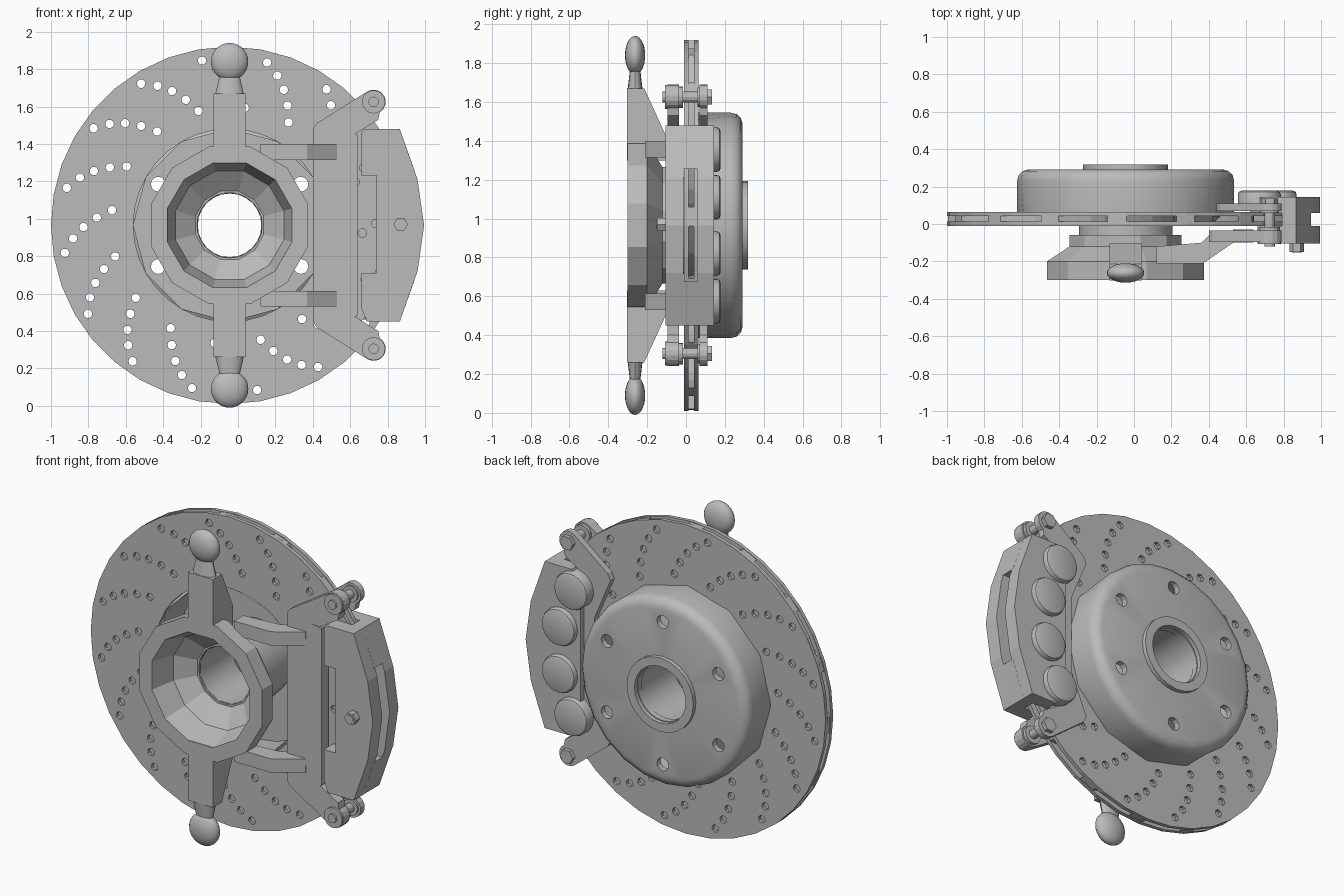
import bpy, bmesh, math
from mathutils import Vector

if "Cube" in bpy.data.objects:
    bpy.data.objects.remove(bpy.data.objects["Cube"], do_unlink=True)

CX, CZ = -0.045, 0.965      # wheel axis, running along y
TAU = math.tau

metal = bpy.data.materials.new("grey metal")
metal.use_nodes = True
metal.diffuse_color = (0.5, 0.5, 0.5, 1)
metal.node_tree.nodes["Principled BSDF"].inputs["Base Color"].default_value = (0.5, 0.5, 0.5, 1)


def finish(name, bm, smooth=None):
    bmesh.ops.recalc_face_normals(bm, faces=bm.faces)
    mesh = bpy.data.meshes.new(name)
    bm.to_mesh(mesh)
    bm.free()
    mesh.materials.append(metal)
    ob = bpy.data.objects.new(name, mesh)
    bpy.context.collection.objects.link(ob)
    if smooth:
        bpy.ops.object.select_all(action='DESELECT')
        ob.select_set(True)
        bpy.context.view_layer.objects.active = ob
        bpy.ops.object.shade_smooth_by_angle(angle=math.radians(smooth))
    return ob


def add_prism(bm, pts, a, b, axis='y'):
    """Extrude a flat outline from a to b along an axis."""
    place = {'y': lambda p, t: (p[0], t, p[1]),
             'x': lambda p, t: (t, p[0], p[1]),
             'z': lambda p, t: (p[0], p[1], t)}[axis]
    lo = [bm.verts.new(place(p, a)) for p in pts]
    hi = [bm.verts.new(place(p, b)) for p in pts]
    bm.faces.new(lo)
    bm.faces.new(hi[::-1])
    for i in range(len(pts)):
        j = (i + 1) % len(pts)
        bm.faces.new((lo[i], lo[j], hi[j], hi[i]))


def prism(name, pts, a, b, axis='y', smooth=None):
    bm = bmesh.new()
    add_prism(bm, pts, a, b, axis)
    return finish(name, bm, smooth)


def circle(x, z, r, n, turn=0.0):
    return [(x + r * math.cos(turn + TAU * i / n), z + r * math.sin(turn + TAU * i / n))
            for i in range(n)]


def polar(r, deg):
    a = math.radians(deg)
    return CX + r * math.cos(a), CZ + r * math.sin(a)


def revolve(name, profile, n, turn=0.0, smooth=None, facet=0):
    """Spin a closed (radius, y) profile; the first facet points get half the sides."""
    bm = bmesh.new()
    rings = []
    for i in range(n):
        ring = []
        for k, (r, y) in enumerate(profile):
            if k < facet and i % 2:
                r *= math.cos(TAU / n)
            x, z = polar(r, 360 * i / n + turn)
            ring.append(bm.verts.new((x, y, z)))
        rings.append(ring)
    m = len(profile)
    for i in range(n):
        a, b = rings[i], rings[(i + 1) % n]
        for k in range(m):
            bm.faces.new((a[k], a[(k + 1) % m], b[(k + 1) % m], b[k]))
    return finish(name, bm, smooth)


def cut(target, outlines, a, b):
    bm = bmesh.new()
    for pts in outlines:
        add_prism(bm, pts, a, b)
    cutter = finish("hole_cutter", bm)
    cutter.hide_render = True
    mod = target.modifiers.new("holes", 'BOOLEAN')
    mod.operation, mod.solver, mod.object = 'DIFFERENCE', 'EXACT', cutter
    bpy.context.view_layer.objects.active = target
    bpy.ops.object.modifier_apply(modifier=mod.name)
    bpy.data.objects.remove(cutter, do_unlink=True)


def flip(pts):
    """Mirror an outline about the height of the axis."""
    return [(p[0], 2 * CZ - p[1]) for p in pts]


# Vented disc: two drilled plates with curved vanes between
curve = [(0.893, 167), (0.84, 162.3), (0.781, 158.2), (0.711, 154.2), (0.634, 150.2)]
holes = [circle(*polar(r, d + 22.5 * g), 0.023, 10) for g in range(16) for r, d in curve]
for side, y0, y1 in (("front", -0.01, 0.013), ("back", 0.042, 0.065)):
    plate = revolve("disc_plate_" + side, [(0.515, y0), (0.955, y0), (0.955, y1), (0.515, y1)], 36)
    cut(plate, holes, y0 - 0.05, y1 + 0.05)
bm = bmesh.new()
path = [(0.95, 171.5)] + curve + [(0.52, 144)]
for g in range(16):
    off = 22.5 * g + 11.25
    half = [math.degrees(0.05 * r / r / r) for r, d in path]
    pts = [polar(r, d + off - h) for (r, d), h in zip(path, half)]
    pts += [polar(r, d + off + h) for (r, d), h in zip(path[::-1], half[::-1])]
    add_prism(bm, pts, 0.012, 0.043)
finish("disc_vanes", bm)

# Hat with rounded back edge, bolt holes and a centre tube
hat = revolve("disc_hat", [(0.515, 0.0), (0.58, 0.04), (0.58, 0.23), (0.572, 0.262), (0.55, 0.283),
                           (0.52, 0.292), (0.17, 0.292), (0.17, 0.255), (0.515, 0.255)],
              24, smooth=35, facet=2)
cut(hat, [circle(*polar(0.44, 30 + 60 * i), 0.04, 12) for i in range(6)], 0.2, 0.35)
revolve("hub_tube", [(0.25, -0.07), (0.25, 0.1), (0.228, 0.28), (0.228, 0.318), (0.175, 0.318),
                     (0.175, -0.07)], 24, smooth=30)

# Knuckle ring with a funnel inside
revolve("knuckle_ring", [(0.345, -0.3), (0.435, -0.3), (0.435, -0.2), (0.31, -0.12), (0.31, -0.06),
                         (0.175, -0.06), (0.3, -0.15)], 12, turn=15)

# Knuckle posts, ball joints and arms, top and bottom
post = [(-0.303, 1.67), (-0.215, 1.67), (-0.105, 1.43), (-0.105, 1.3), (-0.303, 1.3)]
arm = [(0.12, -0.21), (0.37, -0.21), (0.53, -0.1), (0.53, -0.04), (0.42, -0.04), (0.36, -0.1), (0.12, -0.12)]
for end, sign in (("upper", 1), ("lower", -1)):
    prism(end + "_post", post if sign > 0 else flip(post), CX - 0.085, CX + 0.085, 'x')
    z = sorted((CZ + sign * 0.35, CZ + sign * 0.435))
    prism(end + "_arm", arm, z[0], z[1], 'z')
    bm = bmesh.new()
    bmesh.ops.create_uvsphere(bm, u_segments=24, v_segments=14, radius=0.1)
    bmesh.ops.scale(bm, vec=(1, 0.52, 1), verts=bm.verts)
    bmesh.ops.translate(bm, vec=(CX, -0.262, CZ + sign * 0.875), verts=bm.verts)
    finish(end + "_ball", bm, 60)
    bm = bmesh.new()
    bmesh.ops.create_cone(bm, cap_ends=True, segments=16, radius1=0.078, radius2=0.045, depth=0.14)
    bmesh.ops.scale(bm, vec=(1, 0.5, sign), verts=bm.verts)
    bmesh.ops.translate(bm, vec=(CX, -0.262, CZ + sign * 0.765), verts=bm.verts)
    finish(end + "_neck", bm, 40)

# Caliper bracket: base plate, raised lug plate, and rear plate
lug = [polar_pt for polar_pt in circle(0.725, 1.625, 0.065, 16, math.radians(-60))][:9]
upper = [(0.58, 1.46), (0.545, 1.41), (0.53, 1.34)]


def bracket(name, left, y0, y1, right):
    top = [(right, 1.45), (0.75, 1.53)] + lug + left
    prism(name, top + flip(top)[::-1], y0, y1)


bracket("bracket_base", [(0.42, 1.51), (0.4, 1.48)], -0.095, -0.035, 0.62)
bracket("bracket_rear", [(0.46, 1.5), (0.44, 1.46), (0.55, 1.2)], 0.07, 0.11, 0.62)
prism("bracket_rib", [(0.64, 1.45)] + upper + flip(upper)[::-1] + [(0.64, 0.48)], -0.1, -0.03)

# Slide pins with washers and heads
for end, z in (("upper", 1.625), ("lower", 2 * CZ - 1.625)):
    for part, r, n, y0, y1 in (("pin", 0.028, 12, -0.12, 0.13), ("front_washer", 0.062, 16, -0.108, -0.05),
                               ("rear_washer", 0.055, 16, -0.035, -0.015), ("pin_nut", 0.045, 6, 0.09, 0.135),
                               ("rear_collar", 0.05, 16, 0.06, 0.08)):
        prism(end + "_" + part, circle(0.725, z, r, n), y0, y1)

# Caliper: notched front plate, rear plate and slotted bridge
outer = [(0.865, 1.48), (0.96, 1.21), (0.995, CZ)]
outer += flip(outer[:2])[::-1]
notch = [(0.66, 0.52), (0.66, 0.71), (0.74, 0.71), (0.74, 1.23), (0.66, 1.23), (0.66, 1.46), (0.675, 1.48)]
prism("caliper_front", outer + [(0.69, 0.45)] + notch, -0.105, -0.012)
prism("caliper_rear", outer + [(0.69, 0.45), (0.62, 0.56), (0.62, 1.37), (0.68, 1.48)], 0.06, 0.145)
block = [(0.865, 1.48), (0.945, 1.255), (0.89, 1.255), (0.79, 1.48)]
prism("bridge_upper", block, -0.02, 0.07)
prism("bridge_lower", flip(block), -0.02, 0.07)
prism("bleed_bolt", circle(0.87, 0.97, 0.038, 6), -0.15, -0.1)
prism("bleed_bolt_tip", circle(0.87, 0.97, 0.025, 12), -0.153, -0.15)

# Piston housings with chamfered caps
for i, (x, z) in enumerate([(0.67, 1.355), (0.755, 1.11), (0.755, 0.82), (0.67, 0.575)]):
    bm = bmesh.new()
    add_prism(bm, circle(x, z, 0.115, 24), 0.1, 0.178)
    rim = [e for e in bm.edges if all(v.co.y > 0.17 for v in e.verts)]
    bmesh.ops.bevel(bm, geom=rim, offset=0.02, segments=2, affect='EDGES', profile=0.5)
    finish("piston_%d" % (i + 1), bm, 40)
